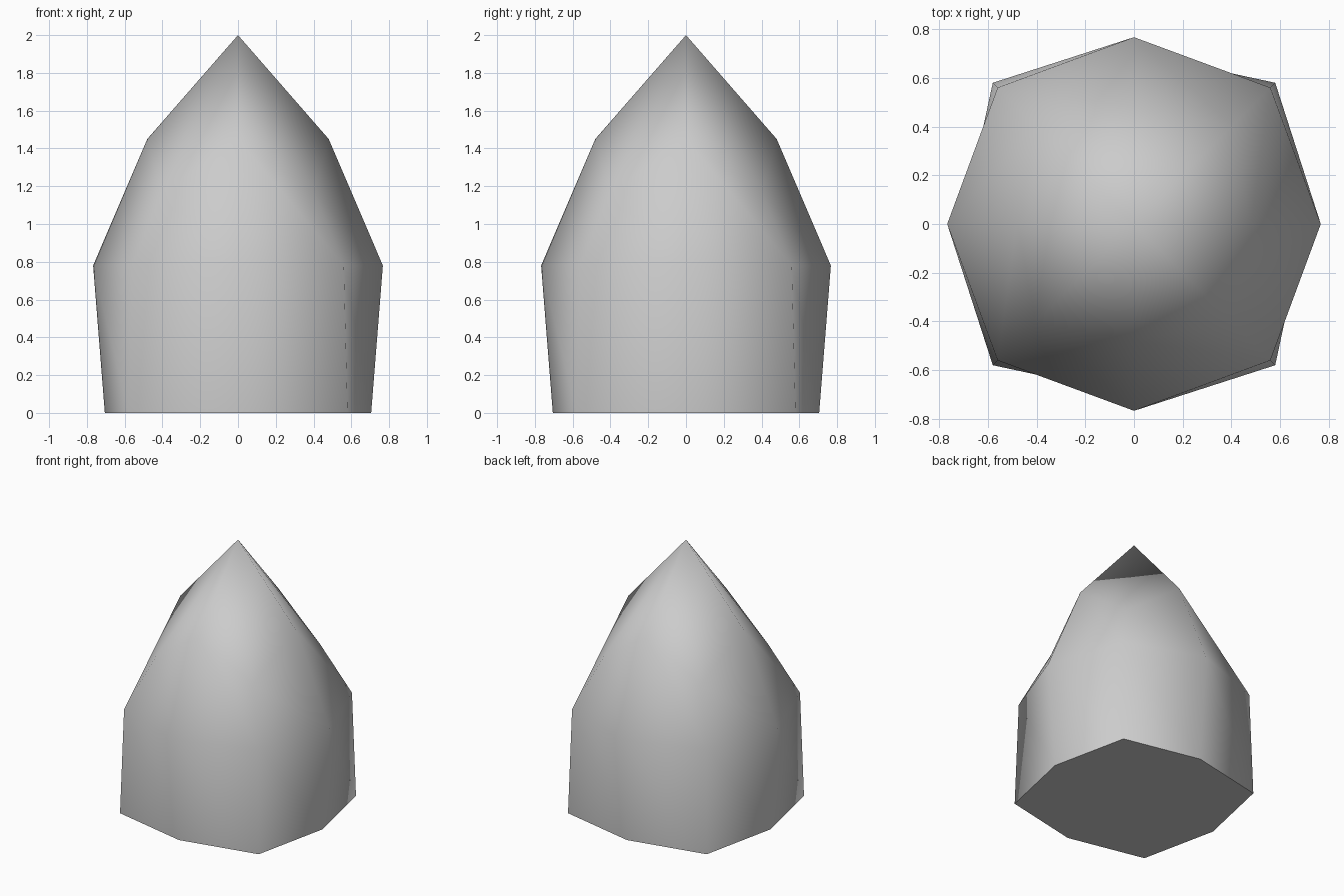
import bpy
import bmesh
from math import sin, cos, pi

cube = bpy.data.objects.get("Cube")
if cube:
    bpy.data.objects.remove(cube, do_unlink=True)

# Plain grey material
grey = bpy.data.materials.new("light_grey")
grey.use_nodes = True
colour = (0.6, 0.6, 0.6, 1.0)
grey.diffuse_color = colour
grey.node_tree.nodes["Principled BSDF"].inputs["Base Color"].default_value = colour

# Eight-sided profile: (radius, height) on the axes and on the diagonals
SIDES = 8
axis_profile = [(0.705, 0), (0.767, 0.78), (0.48, 1.45)]
diagonal_profile = [(0.82, 0), (0.792, 0.78), (0.57, 1.165)]

bm = bmesh.new()
columns = []
for i in range(SIDES):
    angle = 2 * pi * i / SIDES
    profile = diagonal_profile if i % 2 else axis_profile
    columns.append([bm.verts.new((r * cos(angle), r * sin(angle), z)) for r, z in profile])
tip = bm.verts.new((0, 0, 2))

# Side facets, split along one consistent diagonal, closing at the tip
for i in range(SIDES):
    here, after = columns[i], columns[(i + 1) % SIDES]
    for k in range(len(here) - 1):
        bm.faces.new((here[k], after[k], here[k + 1]))
        bm.faces.new((after[k], after[k + 1], here[k + 1]))
    bm.faces.new((here[-1], after[-1], tip))
for face in bm.faces:
    face.smooth = True

# Flat underside with a sharp rim
base = bm.faces.new([column[0] for column in reversed(columns)])
for edge in base.edges:
    edge.smooth = False

mesh = bpy.data.meshes.new("pointed_body")
bm.to_mesh(mesh)
bm.free()
mesh.materials.append(grey)
body = bpy.data.objects.new("pointed_body", mesh)
bpy.context.collection.objects.link(body)
